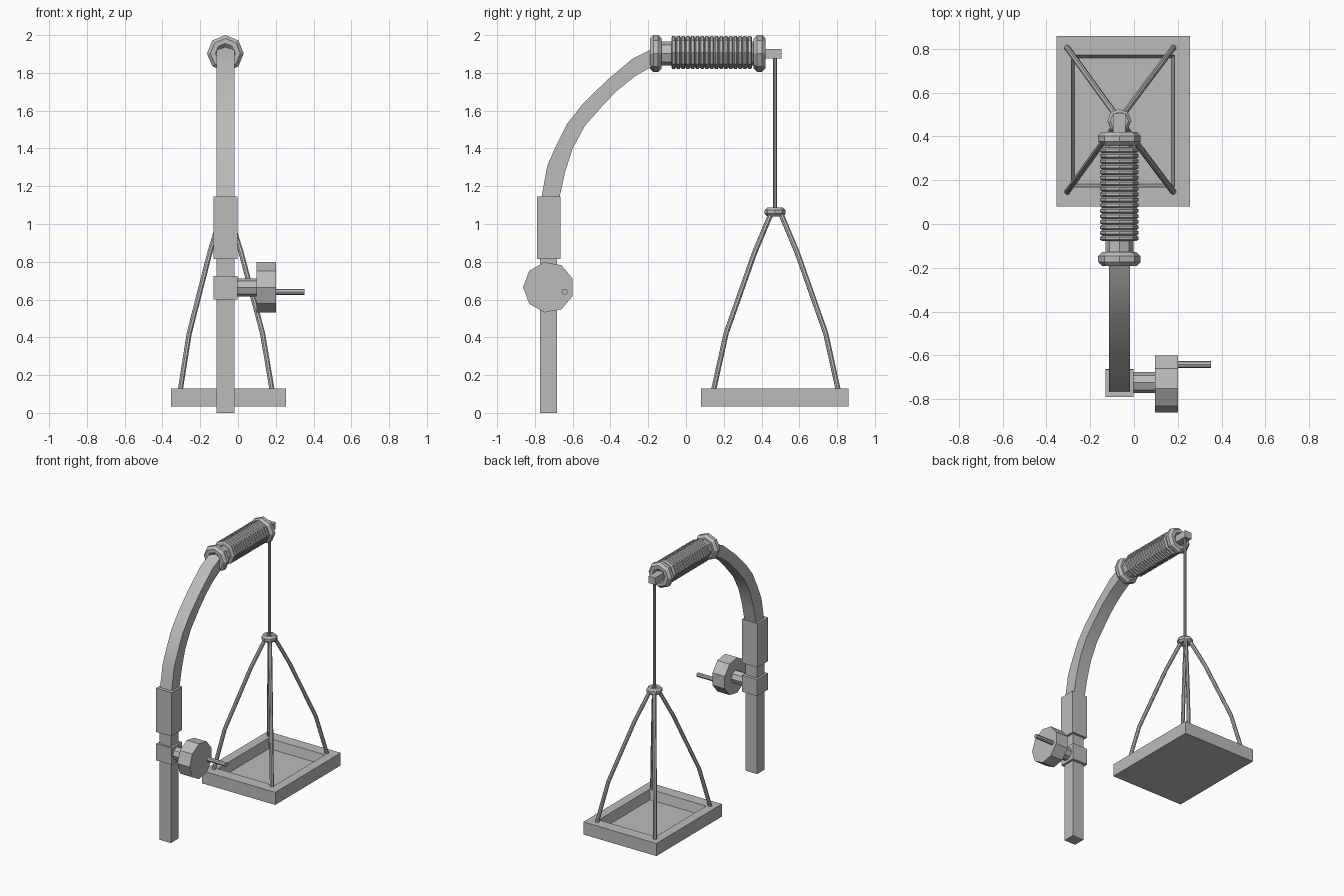
import bpy, bmesh, math
from mathutils import Vector, Matrix

if "Cube" in bpy.data.objects:
    bpy.data.objects.remove(bpy.data.objects["Cube"])

grey = bpy.data.materials.new("plain_grey")
grey.diffuse_color = (0.5, 0.5, 0.5, 1)
grey.use_nodes = True
grey.node_tree.nodes["Principled BSDF"].inputs["Base Color"].default_value = grey.diffuse_color
CX = -0.067          # centre line of the post and arm


def finish(name, bm, smooth=None):
    bmesh.ops.recalc_face_normals(bm, faces=bm.faces)
    me = bpy.data.meshes.new(name)
    bm.to_mesh(me)
    bm.free()
    me.materials.append(grey)
    ob = bpy.data.objects.new(name, me)
    bpy.context.collection.objects.link(ob)
    if smooth:
        bpy.context.view_layer.objects.active = ob
        ob.select_set(True)
        bpy.ops.object.shade_smooth_by_angle(angle=math.radians(smooth))
        ob.select_set(False)
    return ob


def box(name, lo, hi):
    lo, hi = Vector(lo), Vector(hi)
    bm = bmesh.new()
    bmesh.ops.create_cube(bm, size=1, matrix=Matrix.Translation((lo + hi) / 2)
                          @ Matrix.Diagonal((*(hi - lo), 1)))
    return finish(name, bm)


def loft(bm, rings, closed=False):
    """Skin a list of point rings, capped unless closed."""
    vs = [[bm.verts.new(p) for p in r] for r in rings]
    n = len(vs[0])
    pairs = list(zip(vs, vs[1:])) + ([(vs[-1], vs[0])] if closed else [])
    for a, b in pairs:
        for i in range(n):
            j = (i + 1) % n
            bm.faces.new((a[i], a[j], b[j], b[i]))
    if not closed:
        bm.faces.new(vs[0])
        bm.faces.new(vs[-1])


def lathe(name, profile, origin, axis, sides, start=0.0, closed=False, smooth=None):
    """Turn (distance along axis, radius) points around axis X, Y or Z."""
    o = Vector(origin)
    rings = []
    for d, r in profile:
        ring = []
        for i in range(sides):
            a = start + 2 * math.pi * i / sides
            c, s = r * math.cos(a), r * math.sin(a)
            p = {"X": (d, c, s), "Y": (c, d, s), "Z": (c, s, d)}[axis]
            ring.append(o + Vector(p))
        rings.append(ring)
    bm = bmesh.new()
    loft(bm, rings, closed)
    return finish(name, bm, smooth)


def torus(name, origin, axis, major, minor, sides, tube=8):
    prof = [(minor * math.sin(2 * math.pi * (k + .5) / tube),
             major + minor * math.cos(2 * math.pi * (k + .5) / tube)) for k in range(tube)]
    return lathe(name, prof, origin, axis, sides, closed=True)


def rod(name, pts, r, sides=8):
    """Tube through points, with rings square to the path."""
    pts = [Vector(p) for p in pts]
    rings = []
    for i, p in enumerate(pts):
        t = (pts[min(i + 1, len(pts) - 1)] - pts[max(i - 1, 0)]).normalized()
        u = t.cross(Vector((0.3, 1, 0))).normalized()
        v = t.cross(u)
        rings.append([p + r * (u * math.cos(2 * math.pi * k / sides)
                               + v * math.sin(2 * math.pi * k / sides)) for k in range(sides)])
    bm = bmesh.new()
    loft(bm, rings)
    return finish(name, bm)


# Upright post with its sleeve and crank collar
box("post", (CX - .048, -.773, 0), (CX + .048, -.683, 1.13))
box("sleeve", (CX - .064, -.79, .815), (CX + .064, -.665, 1.145))
box("crank_collar", (CX - .064, -.788, .60), (CX + .064, -.662, .725))

# Curved arm, a square bar following outer and inner (y, z) edges
outer = [(-.767, 1.13), (-.735, 1.307), (-.69, 1.41), (-.63, 1.53), (-.545, 1.637),
         (-.42, 1.76), (-.286, 1.873), (-.15, 1.942)]
inner = [(-.672, 1.13), (-.64, 1.275), (-.60, 1.40), (-.535, 1.52), (-.434, 1.635),
         (-.36, 1.71), (-.27, 1.782), (-.15, 1.85)]
bm = bmesh.new()
loft(bm, [[(CX - .048, *o), (CX + .048, *o), (CX + .048, *i), (CX - .048, *i)]
          for o, i in zip(outer, inner)])
finish("arm", bm, 30)

# Crank: axle, nine-sided drum and handle
lathe("crank_axle", [(-.01, .048), (.11, .048)], (0, -.725, .663), "X", 8)
lathe("crank_drum", [(.097, .135), (.2, .135)], (0, -.727, .665), "X", 9, math.pi)
lathe("crank_handle", [(.19, .016), (.352, .016)], (0, -.642, .641), "X", 8)

# Grip: neck, ribbed cover and two end rings
GZ = 1.903
lathe("grip_neck", [(-.16, .064), (.39, .064)], (CX, 0, GZ), "Y", 8)
ribs, y0, y1 = 17, -.078, .35
step = (y1 - y0) / ribs
profile = []
for k in range(ribs):
    y = y0 + k * step
    profile += [(y, .078), (y + step * .25, .088), (y + step * .75, .088)]
profile.append((y1, .078))
lathe("grip_cover", profile, (CX, 0, GZ + .005), "Y", 8)
for name, y in (("grip_ring_rear", -.16), ("grip_ring_front", .39)):
    torus(name, (CX, y, GZ), "Y", .066, .034, 8)
box("arm_tip", (CX - .028, .39, 1.875), (CX + .028, .505, 1.927))

# Hanging line and knot
HY = .471
rod("hanging_line", [(CX, HY, 1.89), (CX, HY, 1.06)], .01)
torus("knot", (CX, HY, 1.064), "Z", .032, .025, 8)

# Four bowed suspension cords, from knot to tray corners
for sx in (-1, 1):
    for sy in (-1, 1):
        pts = [(CX + .005 * (1 - z) + sx * .243 * f, HY + .005 + sy * .33 * f, z)
               for f, z in ((.06, 1.07), (.34, .85), (.80, .42), (1, .12))]
        rod("cord", pts, .014)

# Tray: solid slab with a recessed floor and slightly sloping walls
bm = bmesh.new()


def rect(hx, hy, z):
    return [(-.05 + a * hx, .47 + b * hy, z) for a, b in ((-1, -1), (1, -1), (1, 1), (-1, 1))]


loft(bm, [rect(.305, .39, .035), rect(.305, .39, .13),
          rect(.236, .302, .13), rect(.222, .288, .06)])
finish("tray", bm)
